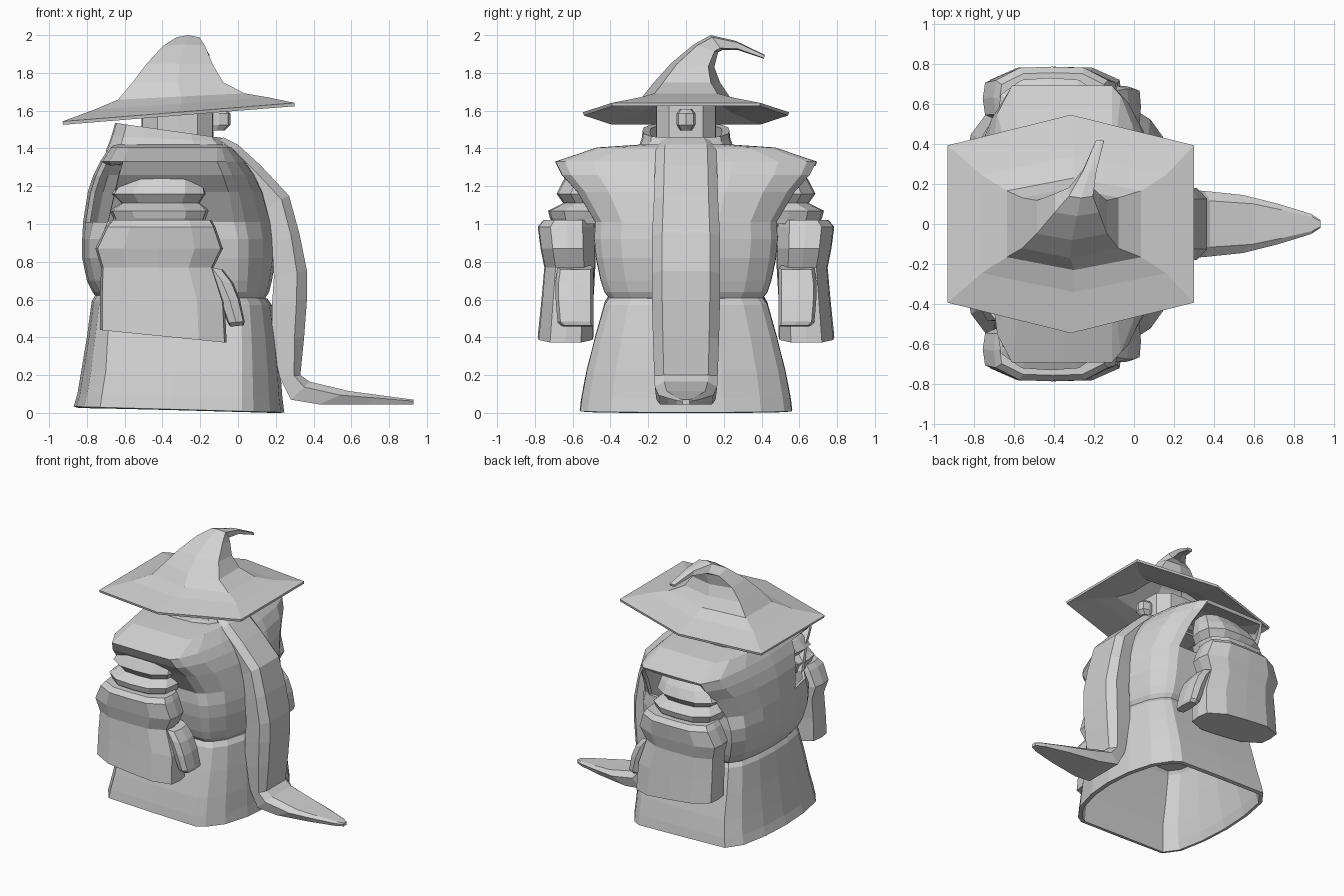
import bpy, bmesh, math
from mathutils import Vector

grey = bpy.data.materials.new("light grey")
grey.diffuse_color = (0.64, 0.64, 0.64, 1)


def loft(name, rings, cap0=True, cap1=True, thick=0, mirror=False, skip=()):
    """Skin a list of equal-length point rings into one object; skip holds (row, column) holes."""
    bm = bmesh.new()
    rows = [[bm.verts.new(p) for p in r] for r in rings]
    n = len(rows[0])
    for k, (a, b) in enumerate(zip(rows, rows[1:])):
        for i in range(n):
            j = (i + 1) % n
            if (k, i) not in skip:
                bm.faces.new((a[i], a[j], b[j], b[i]))
    if cap0:
        bm.faces.new(rows[0][::-1])
    if cap1:
        bm.faces.new(rows[-1])
    bmesh.ops.delete(bm, geom=[v for v in bm.verts if not v.link_faces], context='VERTS')
    bmesh.ops.recalc_face_normals(bm, faces=bm.faces)
    me = bpy.data.meshes.new(name)
    bm.to_mesh(me)
    bm.free()
    me.materials.append(grey)
    ob = bpy.data.objects.new(name, me)
    bpy.context.collection.objects.link(ob)
    if thick:
        m = ob.modifiers.new("thickness", 'SOLIDIFY')
        m.thickness, m.offset = thick, -1
    if mirror:
        m = ob.modifiers.new("mirror", 'MIRROR')
        m.use_axis = (False, True, False)
    return ob


def ring(z, x0, x1, y0, y1, n=16, p=2.8, slope=0.0):
    """Horizontal rounded-rectangle ring; slope tilts it along x."""
    cx, cy, rx, ry = (x0 + x1) / 2, (y0 + y1) / 2, (x1 - x0) / 2, (y1 - y0) / 2
    out = []
    for i in range(n):
        t = 2 * math.pi * i / n
        c, s = math.cos(t), math.sin(t)
        k = (abs(c) ** p + abs(s) ** p) ** (-1 / p)
        out.append((cx + rx * c * k, cy + ry * s * k, z + slope * rx * c * k))
    return out


def robe(z, x0, x1, h, xb, xf, slope=0.0):
    """Robe plan: bowed back x0 and belly x1, flat sides at +-h between corners xb and xf."""
    front = [(x1 + (xf - x1) * a, h * v) for a, v in
             [(0, 0), (0.08, 0.36), (0.33, 0.71), (0.72, 0.93), (1, 1)]]
    back = [(x0 + (xb - x0) * a, h * v) for a, v in [(1, 1), (0.4, 0.8), (0.1, 0.42), (0, 0)]]
    side = front + [((xb + xf) / 2, h * 1.005)] + back
    pts = side + [(x, -y) for x, y in side[-2:0:-1]]
    return [(x, y, z + slope * (x + 0.31)) for x, y in pts]


# Skirt, hollow and open below
loft("skirt", [robe(*r) for r in [
    (0.018, -0.87, 0.245, 0.56, -0.73, 0.02, -0.028), (0.09, -0.85, 0.235, 0.55, -0.72, 0.02, -0.02),
    (0.22, -0.83, 0.225, 0.525, -0.70, 0.02), (0.40, -0.80, 0.205, 0.48, -0.69, 0.02),
    (0.58, -0.775, 0.18, 0.43, -0.67, 0.015, -0.02), (0.62, -0.75, 0.155, 0.405, -0.65, 0.0, -0.03)]],
    cap0=False, thick=0.03)

# Torso flaring into shoulder capes, with open sleeve holes at the sides
torso = [robe(*r) for r in [
    (0.60, -0.74, 0.14, 0.40, -0.64, 0.0), (0.64, -0.77, 0.165, 0.43, -0.67, 0.0),
    (0.70, -0.80, 0.18, 0.45, -0.70, 0.0), (0.82, -0.825, 0.20, 0.475, -0.73, 0.0),
    (0.92, -0.825, 0.195, 0.485, -0.73, 0.0), (1.01, -0.82, 0.185, 0.48, -0.69, -0.02),
    (1.17, -0.795, 0.14, 0.575, -0.65, -0.05), (1.26, -0.765, 0.095, 0.655, -0.63, -0.08),
    (1.33, -0.73, 0.045, 0.69, -0.61, -0.11), (1.405, -0.68, -0.03, 0.47, -0.58, -0.11),
    (1.42, -0.66, -0.05, 0.25, -0.58, -0.13)]]
columns = (4, 5, 10, 11)
loft("torso", torso, thick=0.025, skip={(k, c) for k in (5, 6, 7) for c in columns})

# Puffed upper arms
loft("upper_arm", [ring(z, a, b, 0.36, y, n=12, p=3) for z, a, b, y in [
    (1.00, -0.66, -0.18, 0.70), (1.03, -0.66, -0.17, 0.72), (1.07, -0.68, -0.155, 0.73),
    (1.11, -0.62, -0.20, 0.65), (1.16, -0.67, -0.165, 0.685), (1.23, -0.62, -0.18, 0.65),
    (1.32, -0.53, -0.21, 0.58)]], mirror=True)

# Wide lower sleeves
loft("lower_sleeve", [ring(z, a, b, y0, y1, n=12, p=3.6, slope=s) for z, a, b, y0, y1, s in [
    (0.405, -0.73, -0.06, 0.49, 0.785, -0.1), (0.60, -0.73, -0.07, 0.49, 0.765, -0.05),
    (0.77, -0.725, -0.13, 0.48, 0.75, 0), (0.87, -0.755, -0.08, 0.48, 0.77, 0),
    (0.985, -0.70, -0.12, 0.48, 0.785, 0), (1.02, -0.67, -0.14, 0.49, 0.755, 0)]], mirror=True)

# Hands hanging in front of the sleeves
loft("hand", [ring(z, a, b, 0.49, y, n=8, p=4, slope=s) for z, a, b, y, s in [
    (0.46, -0.04, 0.03, 0.66, 0.1), (0.48, -0.055, 0.035, 0.68, 0.1), (0.60, -0.10, 0.01, 0.69, 0),
    (0.70, -0.15, -0.025, 0.69, -0.2), (0.77, -0.20, -0.08, 0.68, -0.2)]], mirror=True)

# Long beard that trails along the ground: outer x, z, inner x, z, half width
beard = []
for ox, oz, ix, iz, w in [
        (-0.08, 1.46, -0.13, 1.40, 0.13), (0.0, 1.42, -0.08, 1.33, 0.16),
        (0.12, 1.31, 0.03, 1.20, 0.165), (0.27, 1.15, 0.14, 1.08, 0.17),
        (0.325, 0.95, 0.18, 0.90, 0.18), (0.365, 0.75, 0.19, 0.72, 0.18),
        (0.365, 0.60, 0.18, 0.57, 0.18),
        (0.35, 0.40, 0.18, 0.38, 0.175), (0.33, 0.20, 0.22, 0.19, 0.168),
        (0.38, 0.165, 0.28, 0.07, 0.165), (0.59, 0.115, 0.43, 0.045, 0.145),
        (0.74, 0.095, 0.68, 0.045, 0.10), (0.89, 0.075, 0.87, 0.045, 0.05),
        (0.93, 0.07, 0.93, 0.045, 0.02)]:
    o, i = Vector((ox, 0, oz)), Vector((ix, 0, iz))
    m = o.lerp(i, 0.3)
    beard.append([p + Vector((0, s * w, 0)) for p, s in
                  [(o, -0.7), (o, 0.7), (m, 1), (i, 0.95), (i, -0.95), (m, -1)]])
loft("beard", beard)

# Collar
loft("collar", [ring(1.385, -0.70, -0.02, -0.26, 0.26, p=3),
                ring(1.45, -0.67, -0.06, -0.235, 0.235, p=3, slope=-0.05),
                ring(1.495, -0.65, -0.08, -0.23, 0.23, p=3, slope=-0.14)],
     cap0=False, cap1=False, thick=0.04)

# Head and nose
loft("head", [ring(z, -0.51, -0.13, -0.16, 0.16, n=12, p=4) for z in (1.38, 1.50, 1.66)])
loft("nose", [ring(z, -0.16, x, -h, h, n=8) for z, x, h in [
    (1.495, -0.07, 0.03), (1.525, -0.04, 0.05), (1.585, -0.04, 0.05), (1.61, -0.07, 0.03)]])

# Bent pointed hat with a six-sided brim: centre, x radius, y-axis vector, slope along x
hexagon = [(1, 0.72), (0, 1), (-1, 0.72), (-1, -0.72), (0, -1), (1, -0.72)]
hat = []
for cx, cy, cz, rx, vy, vz, s in [
        (-0.315, 0, 1.592, 0.615, 0.545, 0, 0.08), (-0.30, 0, 1.638, 0.46, 0.34, 0, 0.07),
        (-0.30, 0, 1.675, 0.335, 0.23, 0, 0.05),
        (-0.318, 0.005, 1.75, 0.24, 0.175, 0, 0), (-0.31, 0.035, 1.84, 0.175, 0.115, -0.01, 0),
        (-0.285, 0.105, 1.93, 0.11, 0.065, -0.02, 0), (-0.265, 0.16, 1.96, 0.06, 0.03, -0.04, 0),
        (-0.22, 0.27, 1.945, 0.033, 0.005, -0.024, 0), (-0.17, 0.415, 1.885, 0.02, -0.003, -0.01, 0)]:
    hat.append([(cx + rx * u, cy + vy * v, cz + vz * v + s * rx * u) for u, v in hexagon])
loft("hat", hat, cap0=False, thick=0.018)
